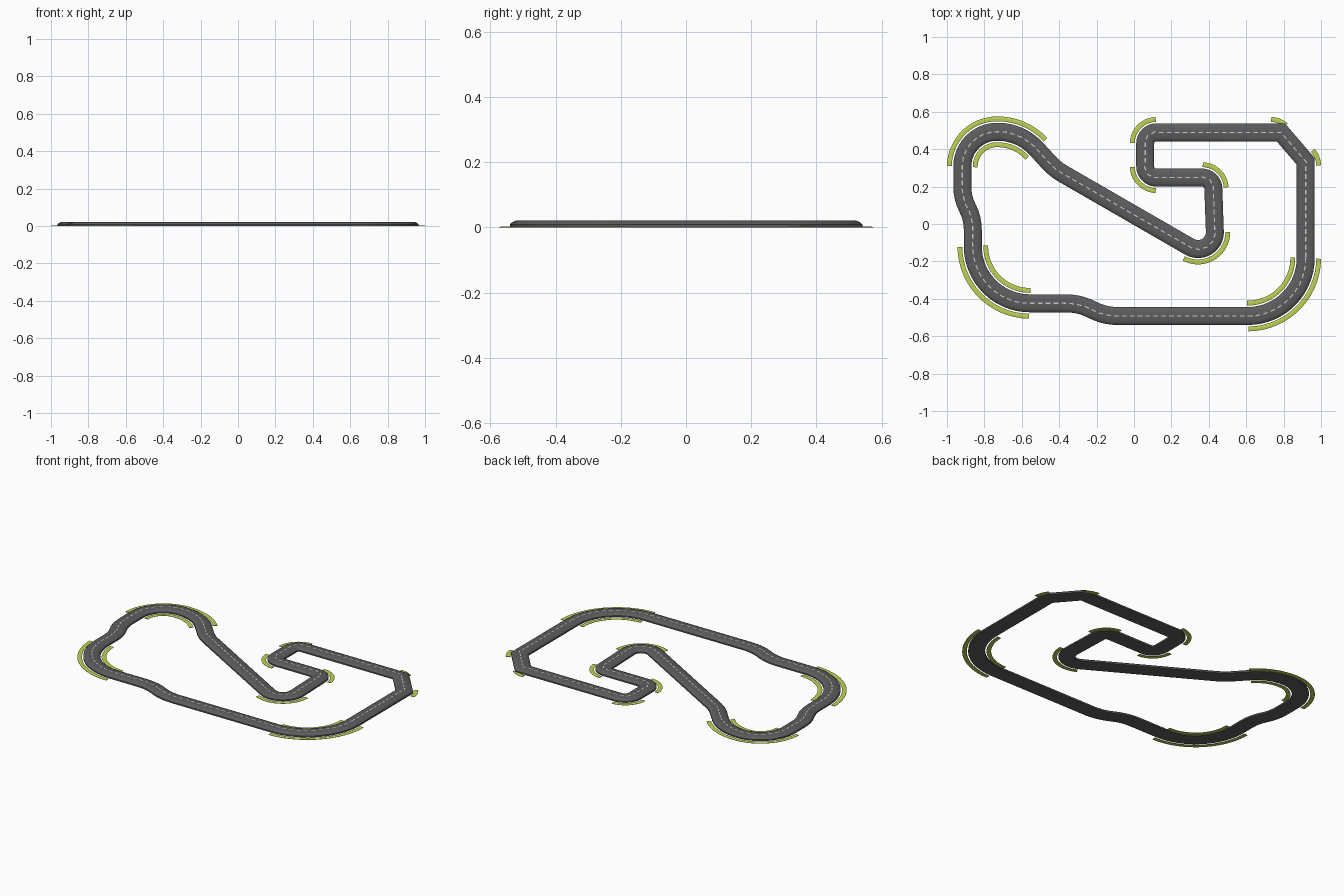
import bpy, bmesh, math
from mathutils import Vector

if "Cube" in bpy.data.objects:
    bpy.data.objects.remove(bpy.data.objects["Cube"])


def material(name, rgb):
    m = bpy.data.materials.new(name)
    m.diffuse_color = (*rgb, 1)
    m.use_nodes = True
    m.node_tree.nodes["Principled BSDF"].inputs["Base Color"].default_value = m.diffuse_color
    return m


ASPHALT = material("asphalt", (0.11, 0.11, 0.115))
GREEN = material("kerb_green", (0.52, 0.65, 0.09))
PAINT = material("line_paint", (0.6, 0.6, 0.6))


def finish(name, bm, mat, smooth=False):
    me = bpy.data.meshes.new(name)
    bm.to_mesh(me)
    bm.free()
    ob = bpy.data.objects.new(name, me)
    bpy.context.collection.objects.link(ob)
    me.materials.append(mat)
    if smooth:
        bpy.ops.object.select_all(action='DESELECT')
        ob.select_set(True)
        bpy.context.view_layer.objects.active = ob
        bpy.ops.object.shade_smooth_by_angle(angle=math.radians(35))
    return ob


def fillet(a, b, c, r, step=math.radians(6)):
    """Arc of radius r rounding corner b; a sharp corner stays one point."""
    u, v = (b - a).normalized(), (c - b).normalized()
    turn = math.atan2(u.x * v.y - u.y * v.x, u.dot(v))
    if r == 0:
        return [b], turn
    s = math.copysign(1, turn)
    start = b - u * r * math.tan(abs(turn) / 2)
    n = Vector((-u.y, u.x)) * s
    k = max(3, round(abs(turn) / step))
    return [start + n * r * (1 - math.cos(abs(turn) * i / k))
            + u * r * math.sin(abs(turn) * i / k) for i in range(k + 1)], turn


def sweep(name, path, profile, mat, closed=False, smooth=False):
    """Mitred sweep of a closed (offset to the left, z) profile."""
    bm = bmesh.new()
    pts = [p for i, p in enumerate(path) if i == 0 or (p - path[i - 1]).length > 0.002]
    n, rings = len(pts), []
    for i, p in enumerate(pts):
        a = p - pts[i - 1] if closed or i else pts[1] - p
        b = pts[(i + 1) % n] - p if closed or i < n - 1 else a
        a, b = a.normalized(), b.normalized()
        t = (a + b).normalized()
        side = Vector((-t.y, t.x)) / max(0.5, t.dot(a))
        rings.append([bm.verts.new((*(p + side * o), z)) for o, z in profile])
    m = len(profile)
    for i in range(n if closed else n - 1):
        r, q = rings[i], rings[(i + 1) % n]
        for j in range(m):
            bm.faces.new((r[j], r[(j + 1) % m], q[(j + 1) % m], q[j]))
    if not closed:
        bm.faces.new(rings[0])
        bm.faces.new(rings[-1])
    bmesh.ops.recalc_face_normals(bm, faces=bm.faces)
    return finish(name, bm, mat, smooth)


# Centreline corners: x, y, radius
corners = [(.918, -.492, .31), (-.16, -.492, .3), (-.29, -.424, .3), (-.862, -.424, .305),
           (-.862, .03, .25), (-.918, .14, .25), (-.918, .493, .186), (-.605, .493, .28),
           (-.422, .293, .3), (.438, -.203, .09), (.422, .248, .06), (.06, .248, .06),
           (.06, .49, .06), (.785, .49, 0), (.918, .335, 0)]
P = [Vector(c[:2]) for c in corners]
arcs = [fillet(P[i - 1], P[i], P[(i + 1) % len(P)], corners[i][2]) for i in range(len(P))]
center = [p for arc, _ in arcs for p in arc]

# Raised road bed with sloping shoulders
H = 0.0205
sweep("road", center, [(-.048, 0), (-.048, .009), (-.042, .015), (-.03, H),
                       (.03, H), (.042, .015), (.048, .009), (.048, 0)],
      ASPHALT, closed=True, smooth=True)

# Kerbs beside the corners
def kerb(name, path, s):
    sweep(name, path, [(s * .056, 0), (s * .056, .0015), (s * .069, .003),
                       (s * .082, .0015), (s * .082, 0)], GREEN)


loop = arcs[6][0] + arcs[7][0][1:]
for label, path in (("southeast", arcs[0][0]), ("southwest", arcs[3][0]), ("northwest", loop)):
    kerb(label + "_outer_kerb", path, 1)
    kerb(label + "_inner_kerb", path, -1)
for i in (9, 10, 11, 12):
    kerb(f"infield_kerb_{i - 8}", arcs[i][0], -math.copysign(1, arcs[i][1]))
for i, (x, y, a0, a1) in enumerate(((.73, .43, 90, 48), (.858, .31, 42, 0))):
    arc = [Vector((x, y)) + .06 * Vector((math.cos(a), math.sin(a)))
           for a in (math.radians(a0 + (a1 - a0) * k / 7) for k in range(8))]
    kerb(f"northeast_kerb_{i + 1}", arc, 1)

# Dashed centre line
bm = bmesh.new()
wait = 0.0
for a, b in zip(center, center[1:] + center[:1]):
    d = b - a
    length = d.length
    if length < 1e-5:
        continue
    d.normalize()
    side = Vector((-d.y, d.x)) * .003
    while wait < length:
        p, q = a + d * wait, a + d * (wait + .025)
        bm.faces.new([bm.verts.new((*v, H + .0006))
                      for v in (p - side, q - side, q + side, p + side)])
        wait += .042
    wait -= length
finish("centre_dashes", bm, PAINT)
